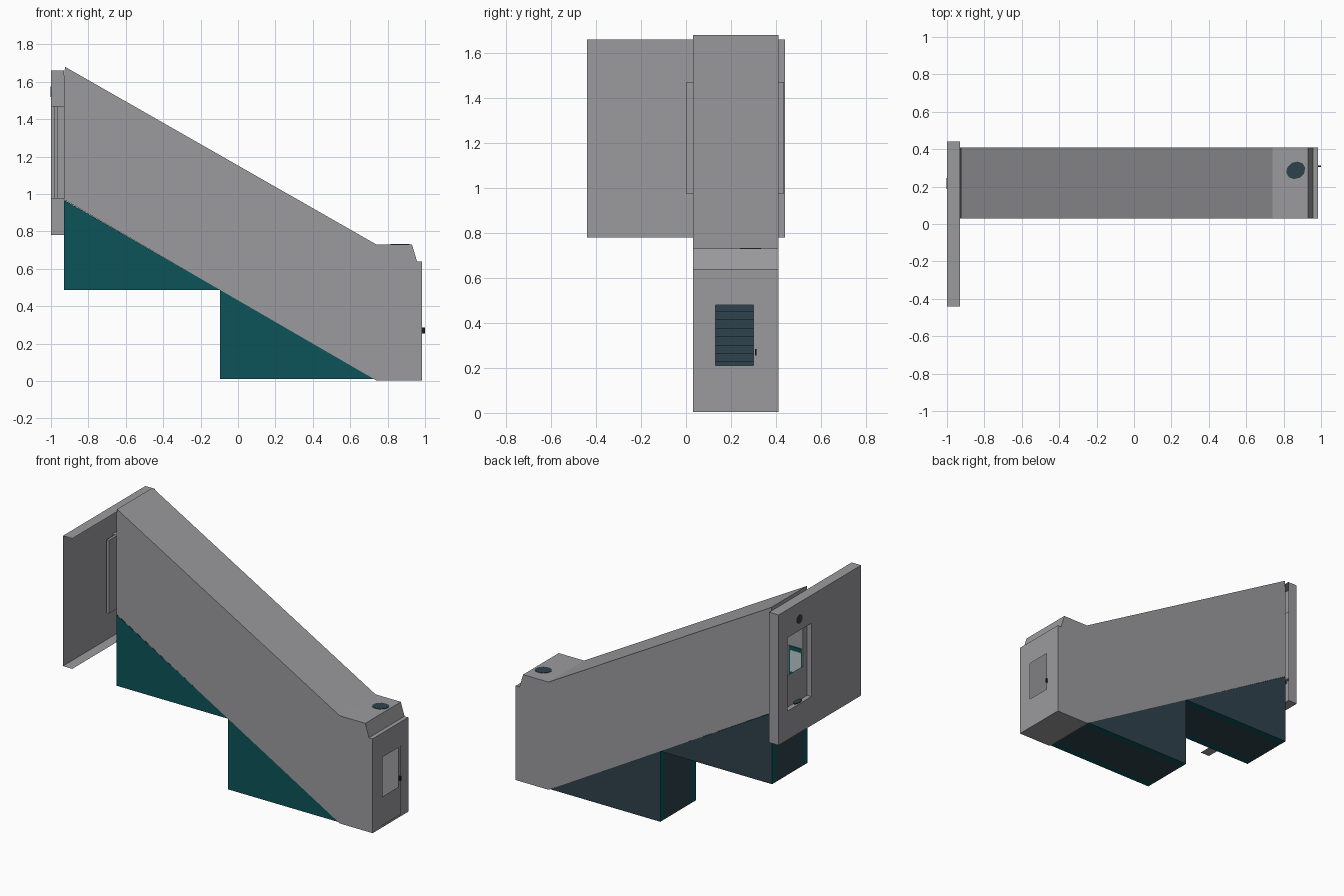
import bpy, bmesh, math

if "Cube" in bpy.data.objects:
    bpy.data.objects.remove(bpy.data.objects["Cube"])


def material(name, rgb):
    m = bpy.data.materials.new(name)
    m.diffuse_color = (*rgb, 1)
    m.use_nodes = True
    m.node_tree.nodes["Principled BSDF"].inputs["Base Color"].default_value = m.diffuse_color
    return m


GREY = material("wall grey", (0.33, 0.33, 0.345))
TEAL = material("teal", (0.004, 0.088, 0.098))
SLATE = material("slate", (0.028, 0.055, 0.072))
PALE = material("pale glass", (0.5, 0.6, 0.6))
BLACK = material("dark metal", (0.01, 0.012, 0.015))


def build(name, faces, mats):
    """faces: list of (corner points, material index)"""
    bm = bmesh.new()
    for pts, mi in faces:
        bm.faces.new([bm.verts.new(p) for p in pts]).material_index = mi
    bmesh.ops.remove_doubles(bm, verts=bm.verts, dist=1e-5)
    bmesh.ops.recalc_face_normals(bm, faces=bm.faces)
    me = bpy.data.meshes.new(name)
    bm.to_mesh(me)
    bm.free()
    for m in mats:
        me.materials.append(m)
    ob = bpy.data.objects.new(name, me)
    bpy.context.collection.objects.link(ob)
    return ob


def box(name, x, y, z, mat):
    bpy.ops.mesh.primitive_cube_add(size=1, location=[sum(r) / 2 for r in (x, y, z)])
    ob = bpy.context.object
    ob.name = name
    ob.scale = [r[1] - r[0] for r in (x, y, z)]
    ob.data.materials.append(mat)
    return ob


def holed_panel(x, y, z, hy, hz):
    """Quads at constant x around a rectangular hole"""
    ys, zs = (y[0], *hy, y[1]), (z[0], *hz, z[1])
    out = []
    for i in range(3):
        for j in range(3):
            if (i, j) != (1, 1) and ys[i + 1] > ys[i] and zs[j + 1] > zs[j]:
                out.append(([(x, ys[i], zs[j]), (x, ys[i + 1], zs[j]),
                             (x, ys[i + 1], zs[j + 1]), (x, ys[i], zs[j + 1])], 0))
    return out


def sweep(profile, y0, y1, skip=()):
    """Quads joining an x-z outline between two y values"""
    n = len(profile)
    return [([(*profile[i][:1], y0, profile[i][1]), (profile[(i + 1) % n][0], y0, profile[(i + 1) % n][1]),
              (profile[(i + 1) % n][0], y1, profile[(i + 1) % n][1]), (profile[i][0], y1, profile[i][1])], 0)
            for i in range(n) if i not in skip]


Y0, Y1 = 0.03, 0.41

# hollow sloping corridor, open at the upper end, window in the lower end
outline = [(-0.93, 0.97), (0.74, 0.003), (0.985, 0.003), (0.985, 0.64), (0.957, 0.64),
           (0.93, 0.73), (0.74, 0.73), (-0.925, 1.68), (-0.93, 1.62)]
shell = sweep(outline, Y0, Y1, skip=(2, 8))
for y in (Y0, Y1):
    shell.append(([(px, y, pz) for px, pz in outline], 0))
LOW_Y, LOW_Z = (0.13, 0.30), (0.21, 0.48)
shell += holed_panel(0.985, (Y0, Y1), (0.003, 0.64), LOW_Y, LOW_Z)
build("corridor", shell, [GREY])

# lower door leaf and knob
build("lower_door", holed_panel(0.99, (0.115, 0.32), (0.02, 0.49), LOW_Y, LOW_Z), [GREY])
box("lower_door_knob", (0.985, 1.0), (0.306, 0.314), (0.255, 0.285), BLACK)

# staircase inside the corridor
N = 26
steps = []
for i in range(N):
    xa, xb = 0.74 - 1.67 * i / N, 0.74 - 1.67 * (i + 1) / N
    za, zb = 0.005 + 0.967 * i / N, 0.005 + 0.967 * (i + 1) / N
    steps.append(([(xa, Y0, za), (xa, Y1, za), (xa, Y1, zb), (xa, Y0, zb)], 0))
    steps.append(([(xa, Y0, zb), (xa, Y1, zb), (xb, Y1, zb), (xb, Y0, zb)], 0))
build("stairs", steps, [SLATE])

# wedge supports: teal front, slate back, slate undersides with teal borders
for name, x0, x1, zb, zt in (("upper_support", -0.93, -0.095, 0.487, 0.968),
                             ("lower_support", -0.095, 0.738, 0.01, 0.487)):
    tri = [(x0, zt), (x0, zb), (x1, zb)]
    faces = [([(a, Y0, b) for a, b in tri], 0), ([(a, Y1, b) for a, b in tri], 1)]
    bands = (Y0, Y0 + 0.05, Y1 - 0.05, Y1)
    for i in range(3):
        faces += [(p, i % 2) for p, _ in sweep(tri, bands[i], bands[i + 1], skip=(2,))]
    build(name, faces, [TEAL, SLATE])

# upper wall: thin shell with a doorway, open towards the corridor and the front
DY, DZ = (0.09, 0.345), (0.975, 1.47)
xa, xb, ya, yb, za, zb = -1, -0.93, -0.44, 0.44, 0.78, 1.66
wall = holed_panel(xa, (ya, yb), (za, zb), DY, DZ)
for z in (za, zb):
    wall.append(([(xa, ya, z), (xb, ya, z), (xb, yb, z), (xa, yb, z)], 0))
wall.append(([(xa, yb, za), (xb, yb, za), (xb, yb, zb), (xa, yb, zb)], 0))
# doorway reveal
for z in DZ:
    wall.append(([(xa, DY[0], z), (xb, DY[0], z), (xb, DY[1], z), (xa, DY[1], z)], 0))
for y in DY:
    wall.append(([(xa, y, DZ[0]), (xb, y, DZ[0]), (xb, y, DZ[1]), (xa, y, DZ[1])], 0))
build("upper_wall", wall, [GREY])

# door pockets on both sides of the doorway
for side, y in (("front", (0.0, 0.089)), ("back", (0.346, 0.435))):
    box("door_pocket_" + side, (-0.982, -0.965), y, DZ, GREY)

# upper door leaf with window, and knob
build("upper_door", holed_panel(-0.968, DY, DZ, (0.13, 0.305), (1.19, 1.455)), [GREY])
box("upper_door_knob", (-0.98, -0.968), (0.314, 0.325), (1.2, 1.24), BLACK)

# framed panel on the inner corridor wall
box("picture_frame", (-0.9, -0.79), (Y0 + 0.001, Y0 + 0.006), (1.05, 1.245), TEAL)
box("picture", (-0.885, -0.805), (Y0 + 0.004, Y0 + 0.009), (1.075, 1.22), PALE)


# dark round patches: roof, above the door, door sill
def patch(name, loc, r, rot=(0, 0, 0), squash=1.0):
    bpy.ops.mesh.primitive_cylinder_add(vertices=10, radius=r, depth=0.006, location=loc, rotation=rot)
    ob = bpy.context.object
    ob.name = name
    ob.scale.y = squash
    ob.data.materials.append(SLATE)


patch("roof_patch", (0.865, 0.287, 0.73), 0.053, (0, 0, 0.5), 0.85)
patch("wall_patch", (-1.0, 0.217, 1.547), 0.03, (0, math.pi / 2, 0))
patch("sill_patch", (-0.985, 0.215, 0.985), 0.04, (0, 0, math.pi / 2), 0.4)
